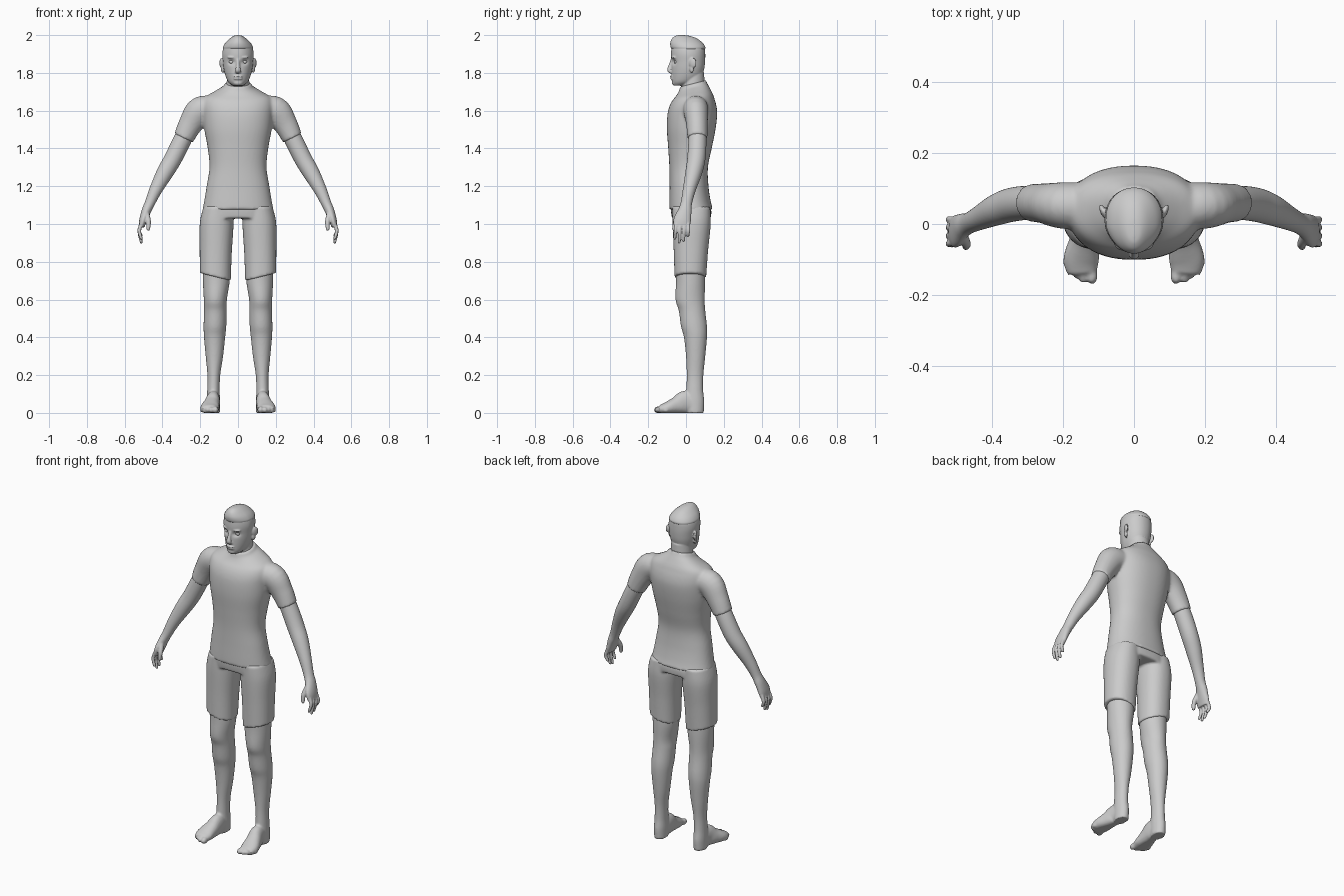
import bpy, bmesh, math
from mathutils import Vector, Matrix

Y, X = Vector((0, 1, 0)), Vector((1, 0, 0))


def spline(pts, t):
    # Catmull-Rom through stations of any width
    i = min(int(t), len(pts) - 2)
    f = t - i
    p0, p1, p2, p3 = (pts[max(0, min(len(pts) - 1, i + k))] for k in (-1, 0, 1, 2))
    return [0.5 * (2 * b + (c - a) * f + (2 * a - 5 * b + 4 * c - d) * f * f
                   + (3 * b - a - 3 * c + d) * f ** 3) for a, b, c, d in zip(p0, p1, p2, p3)]


def loft(bm, stations, ref=Y, flat=False, n=2.0, sides=40, steps=5, tilt=0.0):
    # stations: x, y, z, side radius, radius along ref
    count = (len(stations) - 1) * steps
    samples = [spline(stations, i / steps) for i in range(count + 1)]
    rings, made = [], []
    for i, s in enumerate(samples):
        c = Vector(s[:3])
        t = Vector((0, 0, 1))
        if not flat:
            t = (Vector(samples[min(i + 1, count)][:3]) - Vector(samples[max(i - 1, 0)][:3])).normalized()
        b = (ref - ref.dot(t) * t).normalized()
        a = b.cross(t)
        ring = []
        for k in range(sides):
            u = 2 * math.pi * k / sides
            cu, su = math.cos(u), math.sin(u)
            p = c + a * s[3] * math.copysign(abs(cu) ** (2 / n), cu) \
                  + b * s[4] * math.copysign(abs(su) ** (2 / n), su)
            p.z += tilt * (p.x - c.x) * i / count
            ring.append(bm.verts.new(p))
        rings.append(ring)
        made += ring
    for r, q in zip(rings, rings[1:]):
        for k in range(sides):
            bm.faces.new((r[k], r[(k + 1) % sides], q[(k + 1) % sides], q[k]))
    bm.faces.new(rings[0][::-1])
    bm.faces.new(rings[-1])
    return made


def slices(rows):
    # z, half width, front y, back y  ->  horizontal stations
    return [(0, (f + b) / 2, z, rx, (b - f) / 2) for z, rx, f, b in rows]


def ball(bm, loc, size, rot=0.0):
    m = Matrix.Translation(loc) @ Matrix.Rotation(rot, 4, 'Z') @ Matrix.Diagonal((*size, 1))
    bmesh.ops.create_uvsphere(bm, u_segments=24, v_segments=14, radius=1, matrix=m)


def finish(bm, name, voxel=None, smooth=4, mirror=False):
    bmesh.ops.recalc_face_normals(bm, faces=bm.faces)
    for f in bm.faces:
        f.smooth = True
    me = bpy.data.meshes.new(name)
    bm.to_mesh(me)
    bm.free()
    ob = bpy.data.objects.new(name, me)
    bpy.context.collection.objects.link(ob)
    if voxel:
        r = ob.modifiers.new("fuse", 'REMESH')
        r.mode, r.voxel_size, r.use_smooth_shade = 'VOXEL', voxel, True
        s = ob.modifiers.new("relax", 'SMOOTH')
        s.factor, s.iterations = 0.5, smooth
    if mirror:
        ob.modifiers.new("mirror", 'MIRROR').use_mirror_merge = False
    return ob


# shirt: torso with two sleeves
bm = bmesh.new()
torso = loft(bm, slices([
    (1.075, .188, -.088, .143), (1.12, .179, -.088, .131), (1.2, .166, -.087, .119),
    (1.3, .151, -.088, .116), (1.4, .160, -.094, .136), (1.5, .178, -.101, .156),
    (1.58, .186, -.098, .165), (1.63, .188, -.085, .160), (1.67, .175, -.062, .147),
    (1.70, .122, -.046, .128), (1.725, .078, -.036, .112), (1.742, .071, -.032, .108)]),
    flat=True, n=2.25, sides=64)
for v in torso:
    w = max(0, min(1, (v.co.z - 1.66) / .06))
    v.co.z += .25 * (v.co.y - .03) * w
for s in (1, -1):
    loft(bm, [(s * x, y, z, a, b) for x, y, z, a, b in [
        (.10, .05, 1.615, .055, .065), (.195, .052, 1.602, .075, .066),
        (.25, .058, 1.53, .064, .057), (.288, .06, 1.455, .054, .053)]])
finish(bm, "shirt", .008, 5)

# shorts: pelvis with two legs, hems lower on the inside
bm = bmesh.new()
loft(bm, slices([(1.03, .19, -.074, .132), (1.07, .185, -.08, .134), (1.1, .175, -.08, .125)]),
     flat=True, n=2.4, sides=64)
for s in (1, -1):
    loft(bm, [(s * x, y, z, a, b) for x, y, z, a, b in [
        (.105, .028, 1.09, .078, .1), (.113, .03, 1.0, .089, .101),
        (.118, .026, .86, .085, .091), (.12, .023, .72, .082, .084)]],
        flat=True, n=2.2, tilt=.25 * s)
finish(bm, "shorts", .007, 3)

# leg and foot with toes
bm = bmesh.new()
loft(bm, [(.117, .022, .80, .07, .076), (.115, .024, .7, .071, .077), (.12, .022, .6, .061, .077),
          (.12, .032, .54, .060, .070), (.122, .042, .46, .060, .069), (.124, .05, .4, .056, .061),
          (.125, .051, .3, .046, .051), (.128, .048, .2, .034, .044), (.13, .046, .12, .033, .045),
          (.13, .046, .06, .035, .051), (.13, .047, .0, .034, .047)], flat=True)
loft(bm, [(.13, .07, .04, .04, .03), (.131, .0, .055, .062, .036), (.14, -.05, .04, .046, .043),
          (.149, -.1, .026, .032, .05), (.146, -.138, .018, .022, .042)], ref=X, n=2.2)
for x, y, r in ((.119, -.147, .019), (.143, -.149, .015), (.16, -.139, .014),
                (.176, -.124, .014), (.189, -.106, .014)):
    ball(bm, (x, y, .016), (r * .85, r * 1.2, r))
for v in bm.verts:
    v.co.z = max(v.co.z, 0)
finish(bm, "leg", .006, 3, True)

# arm with hand
bm = bmesh.new()
loft(bm, [(.262, .06, 1.51, .046, .046), (.302, .06, 1.43, .048, .048), (.347, .054, 1.34, .047, .048),
          (.388, .04, 1.27, .044, .044), (.436, .017, 1.18, .034, .034), (.467, .002, 1.11, .027, .030),
          (.485, -.006, 1.07, .025, .036), (.502, -.02, 1.02, .021, .046), (.511, -.022, .985, .015, .042)])
for y, tip in ((-.056, .925), (-.033, .905), (-.010, .912), (.013, .938)):
    end = (.512, y - .003, tip)
    loft(bm, [(.507, y * .9, 1.01, .011, .010), (.523, y, .965, .010, .009), (*end, .008, .008)], sides=16)
    ball(bm, end, (.008, .008, .009))
loft(bm, [(.487, -.03, 1.06, .016, .016), (.474, -.055, 1.015, .013, .013), (.475, -.064, .975, .010, .010)], sides=16)
ball(bm, (.475, -.064, .975), (.010, .010, .011))
finish(bm, "arm", .0042, 3, True)

# head, with tapered face and eye sockets, neck, nose, mouth and ears
bm = bmesh.new()
skull = slices([
    (1.732, .026, -.064, -.01), (1.75, .050, -.073, .05), (1.78, .065, -.076, .082),
    (1.82, .075, -.077, .096), (1.86, .080, -.077, .101), (1.9, .083, -.079, .102),
    (1.935, .077, -.077, .099), (1.96, .062, -.074, .083), (1.985, .036, -.06, .045),
    (1.997, .008, -.035, -.01)])
for v in loft(bm, skull, flat=True, n=2.15, sides=72, steps=6):
    v.co.x *= 1 - 1.5 * max(0, -v.co.y - .01)
    d = Vector((abs(v.co.x) - .034, 0, (v.co.z - 1.858) * 1.3)).length
    if v.co.y < 0:
        v.co.y += .014 * math.exp(-(d / .016) ** 2)
loft(bm, slices([(1.66, .072, -.03, .11), (1.72, .062, -.024, .1), (1.8, .058, -.02, .096)]), flat=True)
loft(bm, [(0, -.072, 1.872, .009, .008), (0, -.082, 1.84, .010, .010), (0, -.088, 1.815, .015, .012),
          (0, -.078, 1.802, .015, .008)], sides=20)
for z, y in ((1.781, -.074), (1.769, -.072)):
    ball(bm, (0, y, z), (.025, .011, .0055))
ball(bm, (0, -.058, 1.748), (.026, .017, .016))
for s in (1, -1):
    ball(bm, (s * .034, -.062, 1.882), (.024, .014, .006), s * .3)
    ball(bm, (s * .087, .036, 1.852), (.009, .021, .027), s * -.4)
    ball(bm, (s * .082, .030, 1.822), (.008, .012, .022), s * -.4)
finish(bm, "head", .004, 3)

# eyes
bm = bmesh.new()
ball(bm, (.034, -.050, 1.858), (.014, .013, .011))
finish(bm, "eye", mirror=True)

# hair swept up at the front
bm = bmesh.new()
for v in loft(bm, slices([
        (1.927, .079, -.076, .101), (1.938, .079, -.082, .102), (1.96, .066, -.083, .087),
        (1.983, .042, -.073, .056), (1.996, .022, -.055, .018), (2.0, .004, -.036, -.018)]),
        flat=True, n=2.1, sides=64):
    v.co.x *= 1 - 1.5 * max(0, -v.co.y - .01)
finish(bm, "hair")
